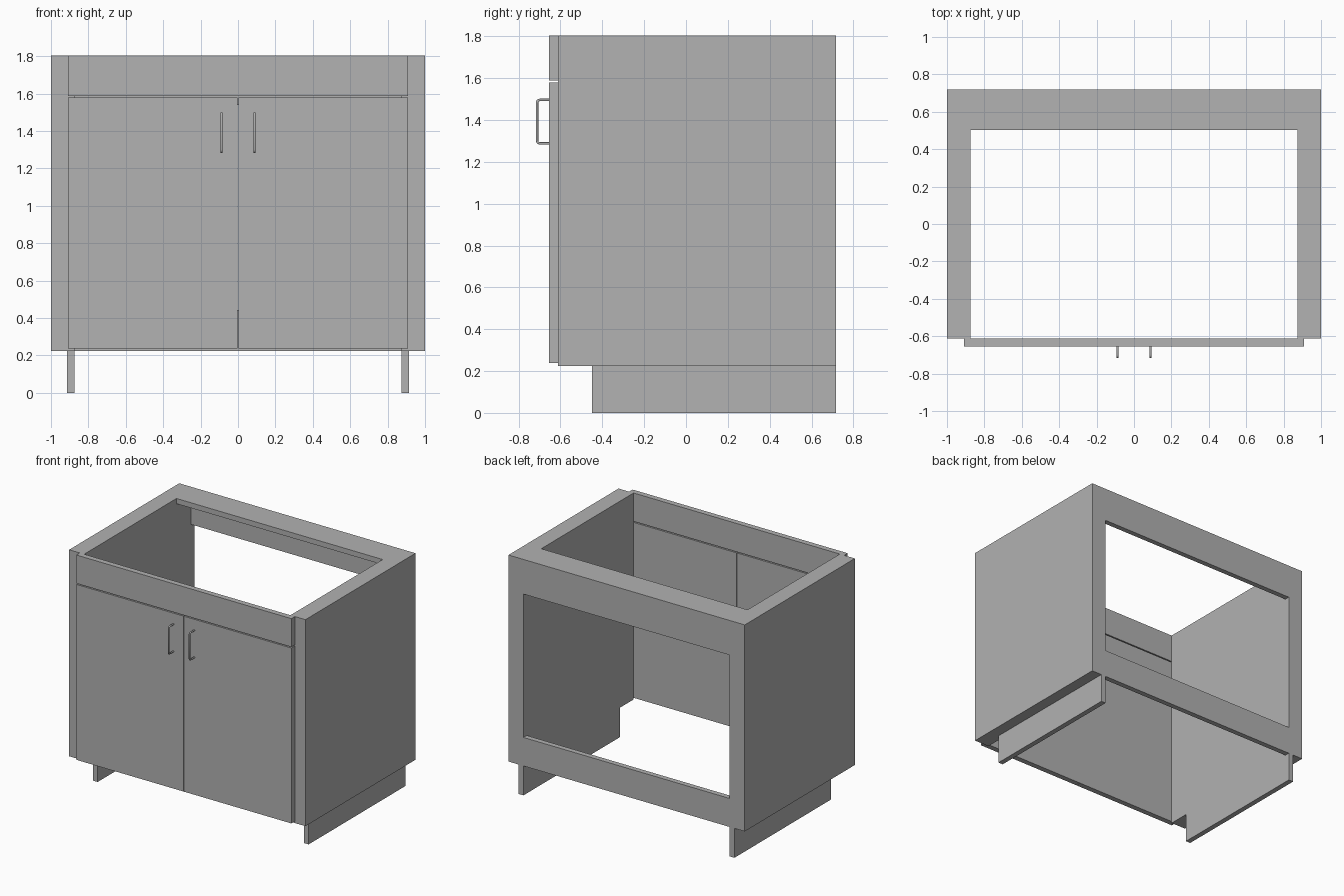
import bpy, bmesh

if "Cube" in bpy.data.objects:
    bpy.data.objects.remove(bpy.data.objects["Cube"])

grey = bpy.data.materials.new("cabinet_grey")
grey.diffuse_color = (0.445, 0.445, 0.445, 1)
grey.use_nodes = True
grey.node_tree.nodes["Principled BSDF"].inputs["Base Color"].default_value = grey.diffuse_color

TOP, BASE = 1.805, 0.225           # carcass top and underside
FRONT, BACK = -0.613, 0.718        # carcass front and back
INNER, OUTER = 0.873, 0.913        # side panel faces
BOARD = 0.04


def finish(name, bm):
    bmesh.ops.recalc_face_normals(bm, faces=bm.faces)
    mesh = bpy.data.meshes.new(name)
    bm.to_mesh(mesh)
    bm.free()
    mesh.materials.append(grey)
    obj = bpy.data.objects.new(name, mesh)
    bpy.context.collection.objects.link(obj)
    return obj


def box(name, x0, x1, y0, y1, z0, z1):
    bm = bmesh.new()
    bmesh.ops.create_cube(bm, size=1)
    for v in bm.verts:
        v.co = (x1 if v.co.x > 0 else x0,
                y1 if v.co.y > 0 else y0,
                z1 if v.co.z > 0 else z0)
    return finish(name, bm)


def side_panel(name, x0, x1):
    # Side profile with a toe-kick notch at the lower front
    profile = [(FRONT, BASE), (-0.45, BASE), (-0.45, 0), (BACK, 0), (BACK, TOP), (FRONT, TOP)]
    bm = bmesh.new()
    face = bm.faces.new([bm.verts.new((x0, y, z)) for y, z in profile])
    ext = bmesh.ops.extrude_face_region(bm, geom=[face])
    for v in ext["geom"]:
        if isinstance(v, bmesh.types.BMVert):
            v.co.x = x1
    return finish(name, bm)


def handle(name, x):
    # Round bar pull with softened corners
    y0, y1, z0, z1, c = -0.65, -0.712, 1.288, 1.496, 0.012
    path = [(y0, z0), (y1 + c, z0), (y1 + c * 0.3, z0 + c * 0.3), (y1, z0 + c),
            (y1, z1 - c), (y1 + c * 0.3, z1 - c * 0.3), (y1 + c, z1), (y0, z1)]
    curve = bpy.data.curves.new(name, 'CURVE')
    curve.dimensions = '3D'
    curve.bevel_depth = 0.006
    curve.bevel_resolution = 2
    curve.use_fill_caps = True
    spline = curve.splines.new('POLY')
    spline.points.add(len(path) - 1)
    for p, (y, z) in zip(spline.points, path):
        p.co = (x, y, z, 1)
    curve.materials.append(grey)
    obj = bpy.data.objects.new(name, curve)
    bpy.context.collection.objects.link(obj)


# Mirrored parts: side panels, outer fillers, doors and pulls
for side, s in (("left", -1), ("right", 1)):
    side_panel(side + "_side_panel", *sorted((s * INNER, s * OUTER)))
    box(side + "_filler", *sorted((s * OUTER, s)), FRONT, BACK, BASE, TOP)
    box(side + "_door", *sorted((s * 0.002, s * 0.91)), -0.655, FRONT, 0.238, 1.58)
    handle(side + "_door_handle", s * 0.088)

# False drawer front above the doors
box("drawer_front", -0.91, 0.91, -0.655, FRONT, 1.588, TOP)

# Back rails and top stretcher between the side panels
box("back_top_rail", -INNER, INNER, BACK - BOARD, BACK, 1.54, TOP)
box("back_bottom_rail", -INNER, INNER, BACK - BOARD, BACK, BASE, 0.443)
box("top_stretcher", -INNER, INNER, 0.503, BACK - BOARD, TOP - BOARD, TOP)
